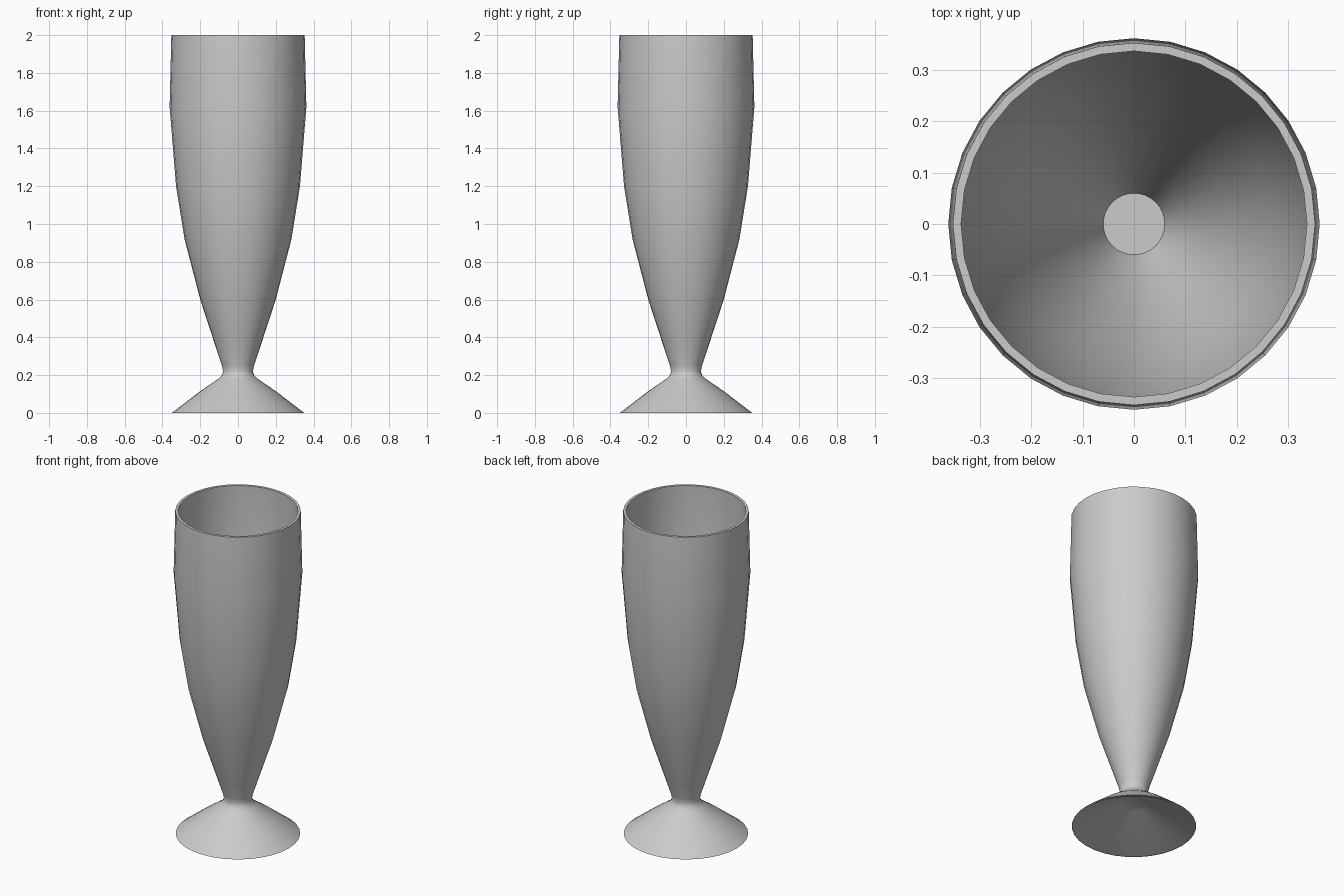
import bpy, bmesh
from math import tau, radians

if "Cube" in bpy.data.objects:
    bpy.data.objects.remove(bpy.data.objects["Cube"])

SIDES = 32


def lathe(name, profile):
    """Revolve an (r, z) profile that starts and ends on the axis."""
    bm = bmesh.new()
    verts = [bm.verts.new((r, 0, z)) for r, z in profile]
    edges = [bm.edges.new(pair) for pair in zip(verts, verts[1:])]
    bmesh.ops.spin(bm, geom=verts + edges, cent=(0, 0, 0), axis=(0, 0, 1),
                   angle=tau, steps=SIDES, use_merge=True)
    bmesh.ops.remove_doubles(bm, verts=bm.verts, dist=1e-4)
    bmesh.ops.recalc_face_normals(bm, faces=bm.faces)
    mesh = bpy.data.meshes.new(name)
    bm.to_mesh(mesh)
    bm.free()
    obj = bpy.data.objects.new(name, mesh)
    bpy.context.collection.objects.link(obj)
    bpy.ops.object.select_all(action='DESELECT')
    obj.select_set(True)
    bpy.context.view_layer.objects.active = obj
    bpy.ops.object.shade_smooth_by_angle(angle=radians(35))
    return obj


# Hollow underside of the foot
underside = [(0, 0.14), (0.075, 0.14), (0.335, 0)]
# Outside: foot, neck, flared bowl
outside = [(0.35, 0), (0.20, 0.115), (0.105, 0.18), (0.085, 0.2),
           (0.079, 0.22), (0.085, 0.25), (0.118, 0.35), (0.2, 0.6),
           (0.282, 0.915), (0.328, 1.2), (0.362, 1.62), (0.353, 2)]
# Inside of the bowl, down to its flat bottom
inside = [(0.337, 2), (0.345, 1.62), (0.312, 1.2), (0.265, 0.915),
          (0.182, 0.6), (0.1, 0.35), (0.06, 0.24), (0, 0.24)]

lathe("drinking_glass", underside + outside + inside)
